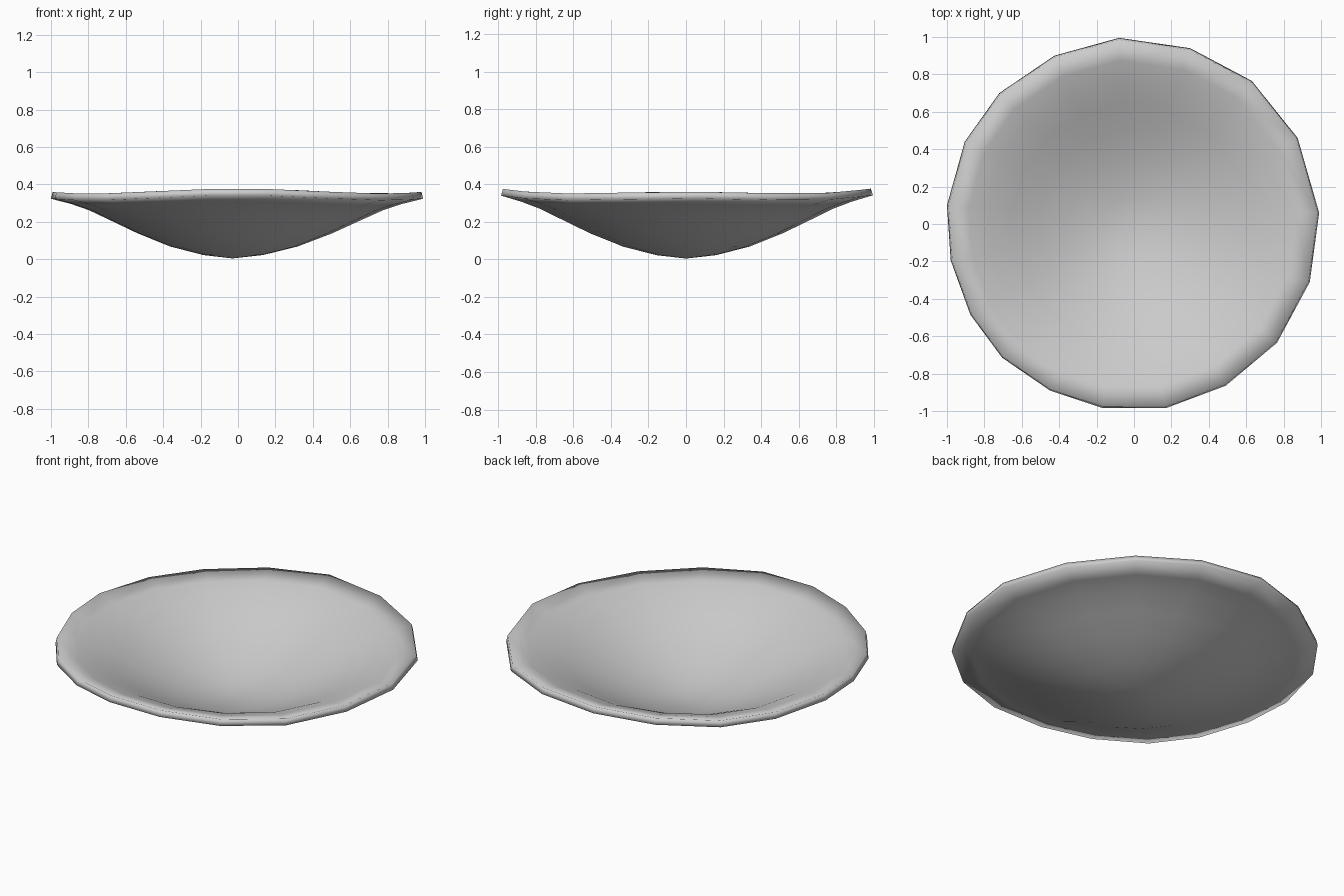
import bpy, bmesh, math

if "Cube" in bpy.data.objects:
    bpy.data.objects.remove(bpy.data.objects["Cube"])

# Hand-shaped rim outline (x, y)
RIM = [(-0.08, 0.995), (0.30, 0.94), (0.63, 0.765), (0.875, 0.46), (0.99, 0.06),
       (0.94, -0.31), (0.765, -0.635), (0.49, -0.865), (0.17, -0.985), (-0.165, -0.985),
       (-0.45, -0.89), (-0.705, -0.715), (-0.875, -0.485), (-0.98, -0.195),
       (-1.0, 0.10), (-0.905, 0.44), (-0.72, 0.70), (-0.425, 0.90)]
# Underside profile: fraction of rim radius, height
PROFILE = [(0.16, 0.022), (0.34, 0.067), (0.52, 0.137), (0.66, 0.202),
           (0.79, 0.262), (0.89, 0.296), (1.0, 0.324)]

bm = bmesh.new()
centre = bm.verts.new((-0.03, 0, 0.004))
rings = []
for f, z in PROFILE:
    ring = []
    for x, y in RIM:
        a = math.atan2(y, x)
        # gentle waviness growing towards the rim
        wave = (0.0085 * math.cos(4 * a) - 0.009 * math.cos(2 * a)) * f ** 3
        ring.append(bm.verts.new((x * f - 0.03 * (1 - f), y * f, z + wave)))
    rings.append(ring)

n = len(RIM)
for i in range(n):
    j = (i + 1) % n
    bm.faces.new((centre, rings[0][i], rings[0][j]))
    for lo, hi in zip(rings, rings[1:]):
        bm.faces.new((lo[i], hi[i], hi[j], lo[j]))
bmesh.ops.recalc_face_normals(bm, faces=bm.faces)
# Make the normals face down so the wall thickens inwards
bm.normal_update()
if sum(f.normal.z for f in bm.faces) > 0:
    bmesh.ops.reverse_faces(bm, faces=bm.faces)
for f in bm.faces:
    f.smooth = True

mesh = bpy.data.meshes.new("shallow_bowl")
bm.to_mesh(mesh)
bm.free()
bowl = bpy.data.objects.new("shallow_bowl", mesh)
bpy.context.collection.objects.link(bowl)

# Wall thickness
wall = bowl.modifiers.new("wall", 'SOLIDIFY')
wall.thickness = 0.037
wall.offset = -1
